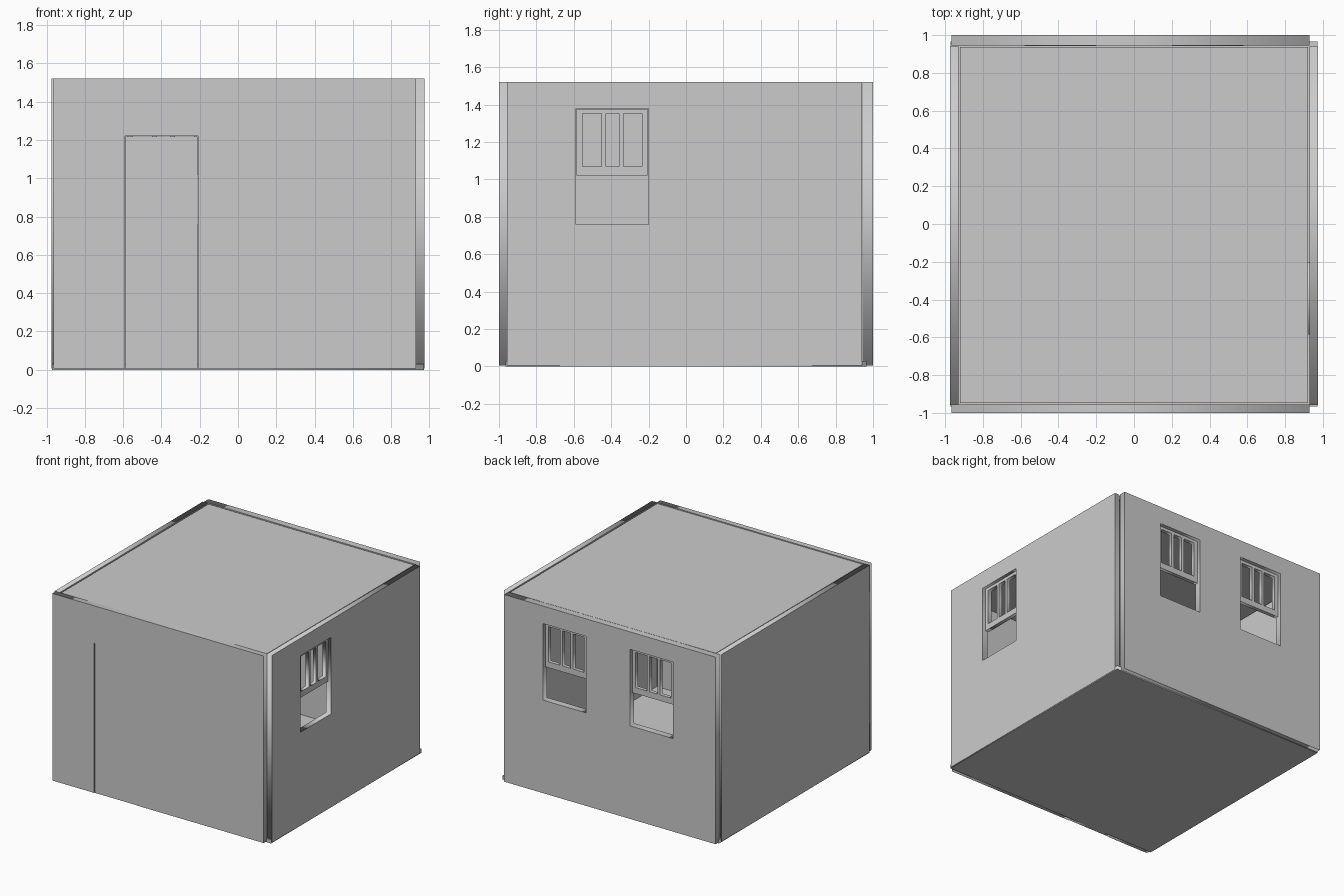
import bpy
from math import pi

if "Cube" in bpy.data.objects:
    bpy.data.objects.remove(bpy.data.objects["Cube"])


def rect(x0, x1, y0, y1):
    return [(x0, y0), (x1, y0), (x1, y1), (x0, y1)]


def panel(name, loops, thick, offset, axis):
    """Flat outline with holes, thickened. axis is the direction the panel faces."""
    curve = bpy.data.curves.new(name, 'CURVE')
    curve.dimensions = '2D'
    curve.fill_mode = 'BOTH'
    curve.extrude = thick / 2
    for pts in loops:
        spline = curve.splines.new('POLY')
        spline.points.add(len(pts) - 1)
        for p, (u, v) in zip(spline.points, pts):
            p.co = (u, v, 0, 1)
        spline.use_cyclic_u = True
    obj = bpy.data.objects.new(name, curve)
    bpy.context.collection.objects.link(obj)
    if axis == 'x':
        obj.rotation_euler = (pi / 2, 0, pi / 2)
        obj.location.x = offset
    elif axis == 'y':
        obj.rotation_euler = (pi / 2, 0, 0)
        obj.location.y = offset
    else:
        obj.location.z = offset
    bpy.ops.object.select_all(action='DESELECT')
    obj.select_set(True)
    bpy.context.view_layer.objects.active = obj
    bpy.ops.object.convert(target='MESH')
    return bpy.context.object


BASE, TOP = 0.006, 1.522
LOW, HIGH = 0.76, 1.38          # window opening heights
DOOR = (-0.59, -0.21, 1.22)


def window_hole(c):
    return rect(c - 0.194, c + 0.194, LOW, HIGH)


def sash(name, c, offset, axis):
    """Raised sash with a wide, a narrow and a wide opening."""
    loops = [rect(c - 0.19, c + 0.19, 1.02, 1.377)]
    for a, b in ((-0.158, -0.058), (-0.034, 0.036), (0.06, 0.16)):
        loops.append(rect(c + a, c + b, 1.068, 1.353))
    panel(name, loops, 0.03, offset, axis)


# Front wall with a doorway notch, and the closed door set slightly back
d0, d1, dz = DOOR
front = [(-0.965, BASE), (d0, BASE), (d0, dz), (d1, dz), (d1, BASE),
         (0.93, BASE), (0.93, TOP), (-0.965, TOP)]
panel("front_wall", [front], 0.045, -0.9775, 'y')
panel("door", [rect(d0 + 0.002, d1 - 0.002, 0.004, dz - 0.002)], 0.03, -0.978, 'y')

# Back wall with two windows
panel("back_wall", [rect(-0.965, 0.93, BASE, TOP), window_hole(-0.39), window_hole(0.39)],
      0.055, 0.9725, 'y')
for label, c in (("left", -0.39), ("right", 0.39)):
    sash("back_sash_" + label, c, 0.958, 'y')

# Side walls; the right one has a window
panel("left_wall", [rect(-0.957, 0.94, BASE, TOP)], 0.045, -0.9525, 'x')
panel("right_wall", [rect(-0.957, 0.94, BASE, TOP), window_hole(-0.395)], 0.045, 0.9525, 'x')
sash("right_sash", -0.395, 0.937, 'x')

# Floor below and ceiling let in between the walls
panel("floor", [rect(-0.972, 0.972, -0.965, 0.965)], 0.03, 0.015, 'z')
panel("ceiling", [rect(-0.922, 0.922, -0.948, 0.936)], 0.03, 1.503, 'z')
